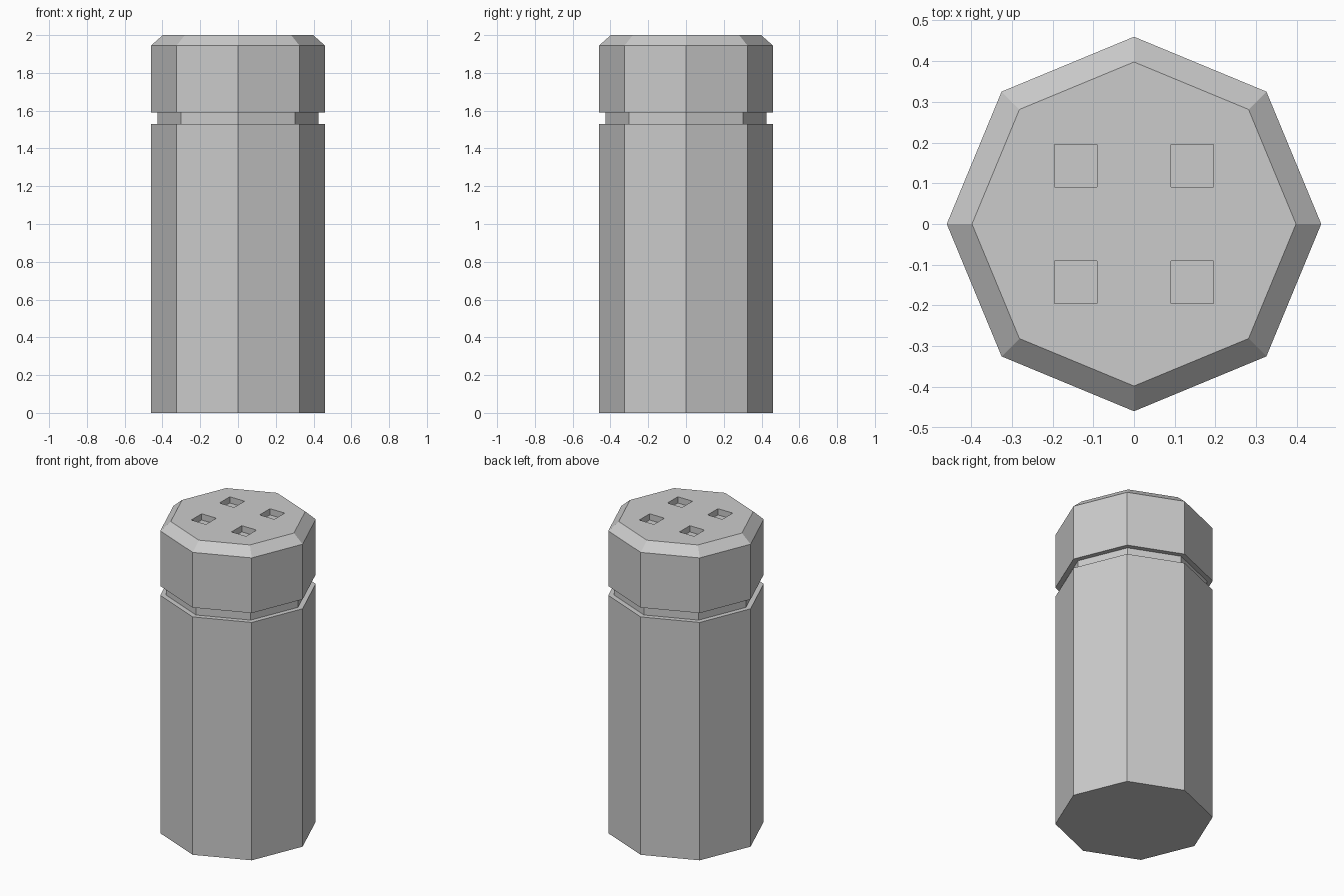
import bpy, bmesh, math

if "Cube" in bpy.data.objects:
    bpy.data.objects.remove(bpy.data.objects["Cube"], do_unlink=True)

SIDES = 8

grey = bpy.data.materials.new("plain grey")
grey.use_nodes = True
colour = (0.6, 0.6, 0.6, 1)
grey.diffuse_color = colour
grey.node_tree.nodes["Principled BSDF"].inputs["Base Color"].default_value = colour


def add_object(name, bm):
    bmesh.ops.recalc_face_normals(bm, faces=bm.faces)
    mesh = bpy.data.meshes.new(name)
    bm.to_mesh(mesh)
    bm.free()
    mesh.materials.append(grey)
    obj = bpy.data.objects.new(name, mesh)
    bpy.context.collection.objects.link(obj)
    return obj


def octagonal_solid(name, profile):
    """Closed flat-sided solid from (radius, height) rings, bottom to top."""
    bm = bmesh.new()
    rings = []
    for r, z in profile:
        angles = [math.tau * i / SIDES for i in range(SIDES)]
        rings.append([bm.verts.new((r * math.cos(a), r * math.sin(a), z)) for a in angles])
    for low, high in zip(rings, rings[1:]):
        for i in range(SIDES):
            j = (i + 1) % SIDES
            bm.faces.new((low[i], low[j], high[j], high[i]))
    bm.faces.new(rings[0][::-1])
    bm.faces.new(rings[-1])
    return add_object(name, bm)


# Shaker: body, recessed neck and chamfered cap in one stepped profile
shaker = octagonal_solid("shaker_body_and_cap", [
    (0.46, 0), (0.46, 1.53), (0.427, 1.53), (0.427, 1.59),
    (0.46, 1.59), (0.46, 1.945), (0.398, 2.0)])

# Four square pouring holes sunk into the cap
HOLE, SPACING, DEPTH = 0.105, 0.143, 0.04
bm = bmesh.new()
for sx in (-1, 1):
    for sy in (-1, 1):
        verts = bmesh.ops.create_cube(bm, size=1)["verts"]
        bmesh.ops.scale(bm, vec=(HOLE, HOLE, DEPTH * 2), verts=verts)
        bmesh.ops.translate(bm, vec=(sx * SPACING, sy * SPACING, 2), verts=verts)
cutter = add_object("hole_cutter", bm)
cutter.hide_render = True

cut = shaker.modifiers.new("pouring_holes", "BOOLEAN")
cut.operation = "DIFFERENCE"
cut.solver = "EXACT"
cut.object = cutter

# Apply the cut and discard the helper
bpy.context.view_layer.objects.active = shaker
shaker.select_set(True)
bpy.ops.object.modifier_apply(modifier=cut.name)
bpy.data.objects.remove(cutter, do_unlink=True)
